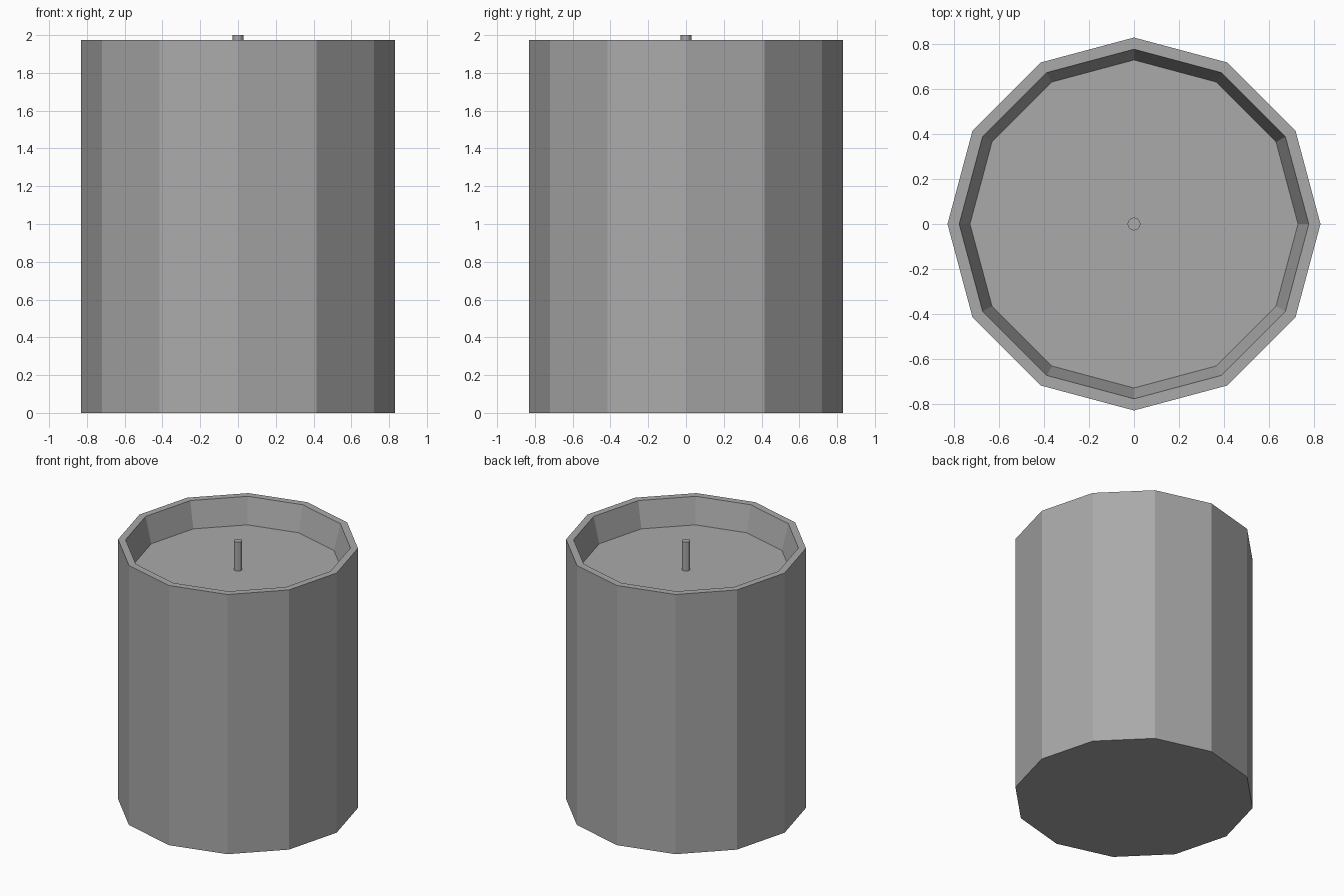
import bpy
import bmesh
from math import cos, sin, tau

cube = bpy.data.objects.get("Cube")
if cube:
    bpy.data.objects.remove(cube, do_unlink=True)

SIDES = 12

# Single plain grey for every part
grey = bpy.data.materials.new("plain grey")
grey.use_nodes = True
colour = (0.4, 0.4, 0.4, 1)
grey.diffuse_color = colour
grey.node_tree.nodes["Principled BSDF"].inputs["Base Color"].default_value = colour


def turned(name, profile):
    """Revolve (radius, height) points into a closed faceted solid."""
    bm = bmesh.new()
    rings = [[bm.verts.new((r * cos(tau * i / SIDES), r * sin(tau * i / SIDES), z))
              for i in range(SIDES)] for r, z in profile]
    for low, high in zip(rings, rings[1:]):
        for i in range(SIDES):
            j = (i + 1) % SIDES
            bm.faces.new((low[i], low[j], high[j], high[i]))
    bm.faces.new(rings[0][::-1])
    bm.faces.new(rings[-1])
    mesh = bpy.data.meshes.new(name)
    bm.to_mesh(mesh)
    bm.free()
    mesh.materials.append(grey)
    obj = bpy.data.objects.new(name, mesh)
    bpy.context.collection.objects.link(obj)
    return obj


# Candle body: outer wall, flat rim, tapered recess and wax floor
floor = 1.78
turned("candle_body", [(0.83, 0), (0.83, 1.975), (0.778, 1.975), (0.73, floor)])

# Wick standing on the wax
turned("wick", [(0.029, floor), (0.029, 2.0)])
